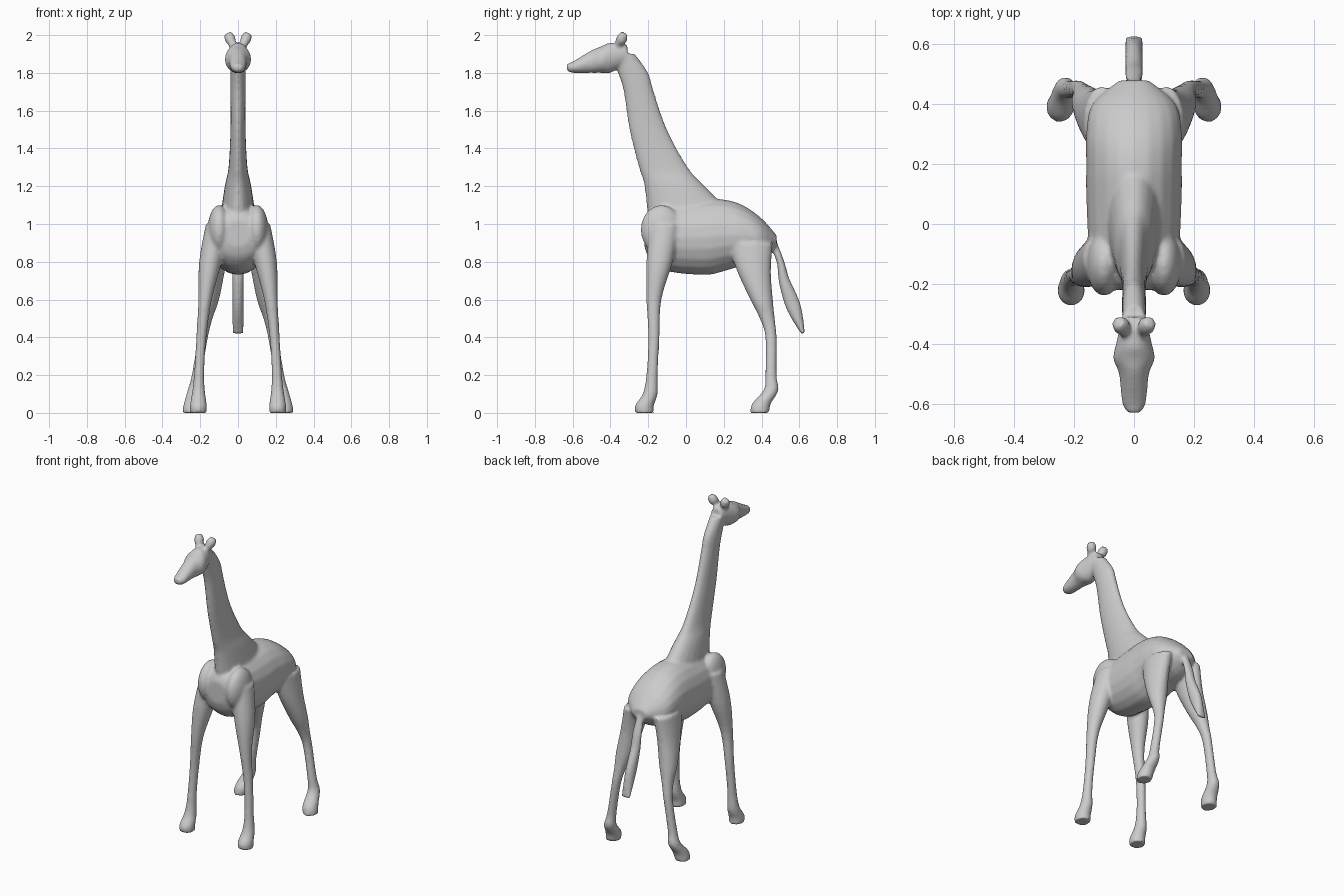
import bpy
import bmesh
from math import cos, sin, tau
from mathutils import Matrix, Vector

default_cube = bpy.data.objects.get("Cube")
if default_cube:
    bpy.data.objects.remove(default_cube, do_unlink=True)

# Single plain colour
GREY = (.6, .6, .6, 1)
grey = bpy.data.materials.new("plain grey")
grey.use_nodes = True
grey.diffuse_color = GREY
grey.node_tree.nodes["Principled BSDF"].inputs["Base Color"].default_value = GREY

SIDES, STEPS = 20, 4
ALONG_BODY, UPRIGHT = Vector((0, 1, 0)), Vector((0, 0, 1))
bm = bmesh.new()


def blend(before, start, end, after, t):
    """Smooth curve between two neighbouring sections."""
    values = []
    for a, b, c, d in zip(before, start, end, after):
        leave, arrive = (c - a) / 2, (d - b) / 2
        bend = 3 * (c - b) - 2 * leave - arrive
        twist = 2 * (b - c) + leave + arrive
        values.append(b + t * (leave + t * (bend + t * twist)))
    return values


def refine(sections):
    """Add in-between sections along a smooth curve."""
    padded = [sections[0], *sections, sections[-1]]
    path = []
    for i in range(len(sections) - 1):
        path += [blend(*padded[i:i + 4], step / STEPS) for step in range(STEPS)]
    return path + [sections[-1]]


def loft(sections, axis=None, spread=None, mirror=1):
    """Closed tube through (y, z, half width, half depth) sections."""
    path = refine(sections)
    centres = [Vector((mirror * spread(z) if spread else 0, y, z)) for y, z, w, d in path]
    rings = []
    for i, (y, z, width, depth) in enumerate(path):
        following = centres[min(i + 1, len(path) - 1)]
        direction = axis or (following - centres[max(i - 1, 0)]).normalized()
        side = Vector((1, 0, 0))
        side = (side - direction * direction.dot(side)).normalized()
        up = direction.cross(side)
        angles = [tau * k / SIDES for k in range(SIDES)]
        rings.append([bm.verts.new(centres[i] + side * width * cos(a) + up * depth * sin(a))
                      for a in angles])
    for lower, upper in zip(rings, rings[1:]):
        for k in range(SIDES):
            n = (k + 1) % SIDES
            bm.faces.new((lower[k], lower[n], upper[n], upper[k]))
    bm.faces.new(reversed(rings[0]))
    bm.faces.new(rings[-1])


def ball(centre, radii):
    """Ellipsoid muscle."""
    placement = Matrix.Translation(centre) @ Matrix.Diagonal((*radii, 1))
    bmesh.ops.create_uvsphere(bm, u_segments=SIDES, v_segments=SIDES, radius=1, matrix=placement)


def leg(profile, spread, mirror):
    """Splayed leg from (y, z, half depth) rows, a little narrower than deep."""
    sections = [(y, z, min(.9 * depth, .06), depth) for y, z, depth in profile]
    loft(sections, UPRIGHT, spread, mirror)


# Torso, chest to rump
loft([(-.22, .95, .07, .07), (-.19, .94, .13, .13), (-.1, .93, .15, .18),
      (.1, .93, .16, .2), (.2, .94, .16, .19), (.3, .94, .16, .16),
      (.4, .92, .14, .11), (.48, .91, .05, .03)], ALONG_BODY)

# Neck, wide at the withers
loft([(.05, 1, .1, .25), (-.06, 1.2, .07, .16), (-.12, 1.3, .05, .13),
      (-.2, 1.5, .04, .1), (-.25, 1.7, .04, .08), (-.28, 1.8, .04, .08),
      (-.33, 1.9, .04, .06)], UPRIGHT)

# Head, muzzle to nape
loft([(-.63, 1.83, .02, .02), (-.6, 1.83, .04, .03), (-.5, 1.86, .05, .06),
      (-.45, 1.87, .07, .07), (-.4, 1.88, .06, .08), (-.31, 1.9, .04, .05)], ALONG_BODY)

# Tail with a heavier tuft
loft([(.45, .93, .02, .02), (.5, .8, .03, .02), (.52, .7, .03, .03),
      (.57, .56, .03, .04), (.62, .42, .03, .01)])

front_leg = [(-.11, 1, .08), (-.14, .8, .07), (-.17, .6, .04), (-.17, .4, .03),
             (-.18, .2, .03), (-.19, .1, .04), (-.22, .04, .05), (-.22, 0, .05)]
hind_leg = [(.34, .9, .12), (.36, .75, .09), (.4, .6, .06), (.43, .5, .04),
            (.45, .4, .03), (.45, .2, .03), (.45, .12, .04), (.4, .05, .05), (.39, 0, .05)]
horn = [(-.37, 1.9, .02, .02), (-.36, 1.95, .02, .02),
        (-.34, 1.98, .03, .03), (-.33, 2.01, .02, .02)]

# Legs, shoulders and horns on both sides
for mirror in (1, -1):
    leg(front_leg, lambda z: .21 - .1 * z * z, mirror)
    leg(hind_leg, lambda z: .25 - .16 * z, mirror)
    ball((mirror * .1, -.13, .97), (.06, .11, .13))
    loft(horn, None, lambda z: .4 * z - .75, mirror)

bmesh.ops.recalc_face_normals(bm, faces=bm.faces)
mesh = bpy.data.meshes.new("giraffe_body")
bm.to_mesh(mesh)
bm.free()
mesh.materials.append(grey)
body = bpy.data.objects.new("giraffe_body", mesh)
bpy.context.collection.objects.link(body)

# Fuse the parts into one sculpted skin
fuse = body.modifiers.new("Fuse", 'REMESH')
fuse.mode = 'VOXEL'
fuse.voxel_size = .009
fuse.use_smooth_shade = True
soften = body.modifiers.new("Soften", 'SMOOTH')
soften.factor = .5
soften.iterations = 6
